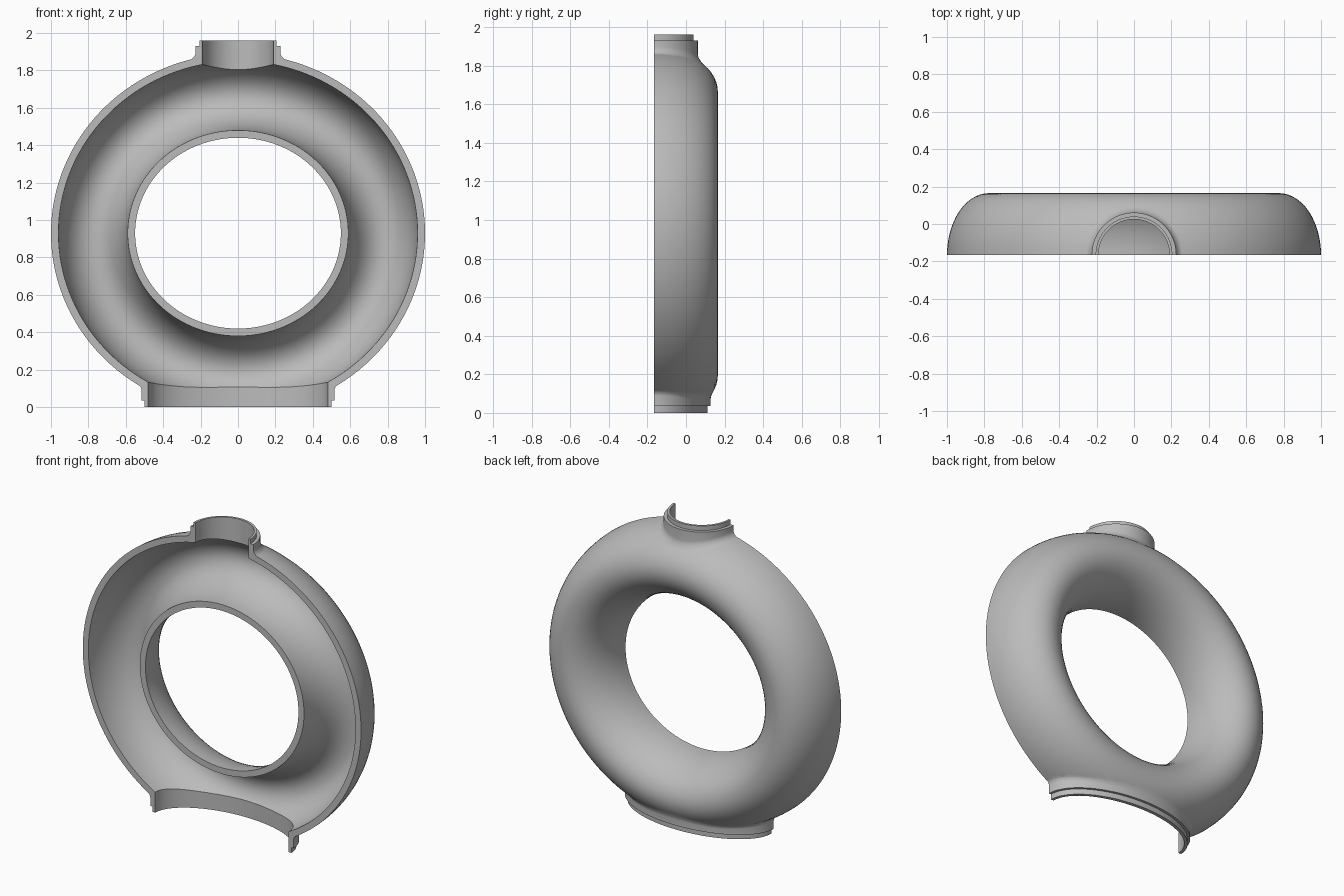
import bpy, bmesh, math

if "Cube" in bpy.data.objects:
    bpy.data.objects.remove(bpy.data.objects["Cube"], do_unlink=True)

SPLIT_Y = -0.165            # plane of the open front
CENTRE_Z = 0.93
RING_X, RING_Z = 0.775, 0.735   # half axes of the ring's centre line
TUBE_W, TUBE_D = 0.225, 0.33    # half width and depth of the tube
WALL = 0.04

clay = bpy.data.materials.new("grey clay")
clay.use_nodes = True
colour = (0.5, 0.5, 0.5, 1)
clay.diffuse_color = colour
clay.node_tree.nodes["Principled BSDF"].inputs["Base Color"].default_value = colour


def loft(name, rings, closed=False):
    """Skin a list of rings; cap the ends unless the loft closes on itself."""
    bm = bmesh.new()
    loops = [[bm.verts.new(p) for p in ring] for ring in rings]
    n = len(loops[0])
    pairs = list(zip(loops, loops[1:])) + ([(loops[-1], loops[0])] if closed else [])
    for a, b in pairs:
        for i in range(n):
            j = (i + 1) % n
            bm.faces.new((a[i], a[j], b[j], b[i]))
    if not closed:
        bm.faces.new(loops[0])
        bm.faces.new(loops[-1])
    bmesh.ops.recalc_face_normals(bm, faces=bm.faces)
    mesh = bpy.data.meshes.new(name)
    bm.to_mesh(mesh)
    bm.free()
    obj = bpy.data.objects.new(name, mesh)
    bpy.context.collection.objects.link(obj)
    mesh.materials.append(clay)
    return obj


def angles(n):
    return [math.tau * i / n for i in range(n)]


def ring_tube(name, inset):
    """Oval ring with an elliptical tube, shrunk by the inset."""
    rings = []
    for t in angles(144):
        ring = []
        for a in angles(56):
            w = (TUBE_W - inset) * math.cos(a)
            ring.append(((RING_X + w) * math.cos(t),
                         SPLIT_Y + (TUBE_D - inset) * math.sin(a),
                         CENTRE_Z + (RING_Z + w) * math.sin(t)))
        rings.append(ring)
    return loft(name, rings, closed=True)


def surface_height(x, depth):
    """Height of the ring's outer skin above its centre."""
    w = TUBE_W * math.sqrt(max(0, 1 - (depth / TUBE_D) ** 2))
    return (RING_Z + w) * math.sqrt(1 - (x / (RING_X + w)) ** 2)


def oval(rx, ry, height):
    """Horizontal ring; height is a number or a function of x and depth."""
    ring = []
    for t in angles(96):
        x, d = rx * math.cos(t), ry * math.sin(t)
        z = height(x, d) if callable(height) else height
        ring.append((x, SPLIT_Y + d, z))
    return ring


def collar(name, side, rx, ry, step, root, shoulder, rim, fillet):
    """Stepped collar flowing into the ring; side is 1 for top, -1 for bottom."""
    rings = [oval(rx - 0.02, ry - 0.02, root)]
    for k in range(7):
        a = k / 6 * math.pi / 2
        out = fillet * (1 - math.sin(a))
        lift = fillet * (1 - math.cos(a)) - 0.002
        rings.append(oval(rx + out, ry + out, lambda x, d, lift=lift:
                          CENTRE_Z + side * (surface_height(x, d) + lift)))
    rings += [oval(rx, ry, shoulder),
              oval(rx - step, ry - step, shoulder),
              oval(rx - step, ry - step, rim)]
    return loft(name, rings)


def combine(target, other, operation):
    mod = target.modifiers.new(operation, 'BOOLEAN')
    mod.operation, mod.solver, mod.object = operation, 'EXACT', other
    bpy.context.view_layer.objects.active = target
    bpy.ops.object.modifier_apply(modifier=mod.name)
    bpy.data.objects.remove(other, do_unlink=True)


# Solid outer form: ring, neck and foot
vase = ring_tube("ring_vase_half", 0)
combine(vase, collar("neck", 1, 0.226, 0.226, 0.021, 1.75, 1.93, 1.96, 0.035), 'UNION')
combine(vase, collar("foot", -1, 0.515, 0.293, 0.016, 0.16, 0.035, 0, 0.02), 'UNION')

# Hollow inside, mouth and foot openings
combine(vase, ring_tube("cavity", WALL), 'DIFFERENCE')
combine(vase, loft("mouth_opening", [oval(0.19, 0.19, z) for z in (1.7, 2.1)]), 'DIFFERENCE')
combine(vase, loft("foot_opening", [oval(0.48, 0.255, z) for z in (-0.2, 0.2)]), 'DIFFERENCE')

# Keep only the back half
front = loft("front_half", [[(x, y, z) for x, y in
             ((-2, -2), (2, -2), (2, SPLIT_Y), (-2, SPLIT_Y))] for z in (-1, 3)])
combine(vase, front, 'DIFFERENCE')

# Smooth shading with crisp rims
bpy.ops.object.select_all(action='DESELECT')
vase.select_set(True)
bpy.context.view_layer.objects.active = vase
bpy.ops.object.shade_smooth_by_angle(angle=math.radians(30))
